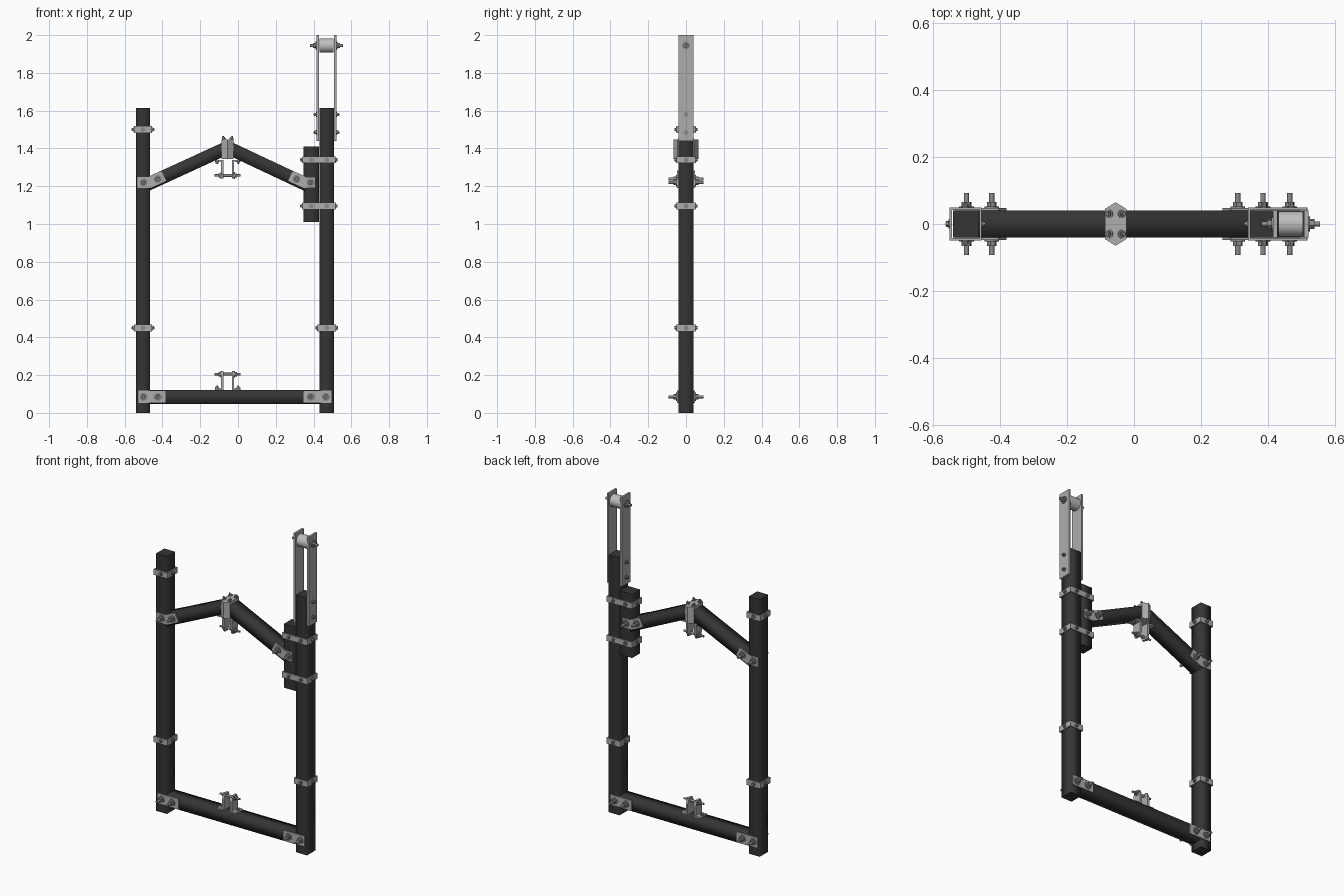
import bpy, bmesh, math
from mathutils import Vector

cube = bpy.data.objects.get("Cube")
if cube:
    bpy.data.objects.remove(cube, do_unlink=True)


def material(name, grey):
    m = bpy.data.materials.new(name)
    m.use_nodes = True
    col = (grey, grey, grey, 1)
    m.diffuse_color = col
    m.node_tree.nodes["Principled BSDF"].inputs["Base Color"].default_value = col
    return m


DARK = material("dark_timber", 0.035)
STEEL = material("steel_plate", 0.42)
BOLT = material("bolt_metal", 0.27)
ROLL = material("roller_metal", 0.52)


def finish(name, bm, mat):
    bmesh.ops.recalc_face_normals(bm, faces=bm.faces)
    me = bpy.data.meshes.new(name)
    bm.to_mesh(me)
    bm.free()
    me.materials.append(mat)
    ob = bpy.data.objects.new(name, me)
    bpy.context.collection.objects.link(ob)
    return ob


def prism(bm, pts, vec, smooth=False):
    """Sweep a polygon along a vector; smooth sides keep flat end caps."""
    vec = Vector(vec)
    a = [bm.verts.new(Vector(p)) for p in pts]
    b = [bm.verts.new(Vector(p) + vec) for p in pts]
    bm.faces.new(a)
    bm.faces.new(b[::-1])
    n = len(pts)
    for i in range(n):
        f = bm.faces.new((a[i], b[i], b[(i + 1) % n], a[(i + 1) % n]))
        f.smooth = smooth


def box(bm, x0, x1, y0, y1, z0, z1):
    prism(bm, [(x0, y0, z0), (x1, y0, z0), (x1, y1, z0), (x0, y1, z0)], (0, 0, z1 - z0))


def rod(bm, start, end, r, n=10, smooth=True):
    start, end = Vector(start), Vector(end)
    d = end - start
    u = d.orthogonal().normalized()
    v = d.normalized().cross(u)
    ring = [start + r * (math.cos(t) * u + math.sin(t) * v)
            for t in (2 * math.pi * i / n for i in range(n))]
    prism(bm, ring, d, smooth)


def bolt(bm, base, direction, length=0.045, size=1.0):
    """Washer, hex nut and protruding thread standing on a surface."""
    p, d = Vector(base), Vector(direction).normalized()
    rod(bm, p, p + d * 0.005 * size, 0.022 * size, 14)
    rod(bm, p, p + d * 0.018 * size, 0.015 * size, 6, False)
    rod(bm, p, p + d * length, 0.008 * size, 8)


def beam(name, start, end, half=0.038, depth=0.041):
    """Square timber between two points in the front plane."""
    s, e = Vector(start), Vector(end)
    d = (e - s).normalized()
    y = Vector((0, 1, 0)) * depth
    u = d.cross(Vector((0, 1, 0))) * half
    bm = bmesh.new()
    prism(bm, [s + u + y, s - u + y, s - u - y, s + u - y], e - s, True)
    return finish(name, bm, DARK)


# Timbers
LEFT, RIGHT, SHORT, MID = -0.503, 0.47, 0.388, -0.055
beam("right_side_post", (LEFT, 0, 0), (LEFT, 0, 1.615))
beam("left_side_post", (RIGHT, 0, 0), (RIGHT, 0, 1.615))
beam("short_post", (SHORT, 0, 1.01), (SHORT, 0, 1.41), 0.042, 0.04)
beam("bottom_beam", (LEFT, 0, 0.085), (RIGHT, 0, 0.085), 0.037, 0.04)
beam("right_side_rafter", (-0.49, 0, 1.205), (MID, 0, 1.405), 0.035)
beam("left_side_rafter", (0.37, 0, 1.205), (MID, 0, 1.405), 0.035)

# Joint plates with through bolts on front and back
joints = {
    "bottom_right_joint": ([(-0.53, 0.053), (-0.38, 0.053), (-0.38, 0.118), (-0.53, 0.118)],
                           [(-0.5, 0.085), (-0.425, 0.085)]),
    "bottom_left_joint": ([(0.345, 0.053), (0.495, 0.053), (0.495, 0.118), (0.345, 0.118)],
                          [(0.385, 0.085), (0.465, 0.085)]),
    "top_right_joint": ([(-0.535, 1.19), (-0.46, 1.19), (-0.38, 1.227), (-0.405, 1.282),
                         (-0.475, 1.25), (-0.535, 1.25)],
                        [(-0.5, 1.22), (-0.425, 1.238)]),
    "top_left_joint": ([(0.41, 1.19), (0.345, 1.19), (0.265, 1.227), (0.29, 1.282),
                        (0.36, 1.25), (0.41, 1.25)],
                       [(0.385, 1.22), (0.31, 1.238)]),
}
for name, (outline, holes) in joints.items():
    plates, bolts = bmesh.new(), bmesh.new()
    for s in (-1, 1):
        prism(plates, [(x, s * 0.041, z) for x, z in outline], (0, s * 0.007, 0))
        for x, z in holes:
            bolt(bolts, (x, s * 0.048, z), (0, s, 0))
    finish(name + "_plates", plates, STEEL)
    finish(name + "_bolts", bolts, BOLT)


# Bands wrapped round the posts
def band(name, x0, x1, z, studs):
    bm, bolts = bmesh.new(), bmesh.new()
    h, t, y = 0.018, 0.007, 0.046
    for s in (-1, 1):
        box(bm, x0, x1, s * y - t / 2, s * y + t / 2, z - h, z + h)
        for x in studs:
            bolt(bolts, (x, s * (y + t / 2), z), (0, s, 0), 0.012, 0.6)
    for x, s in ((x0, 1), (x1, -1)):
        box(bm, x, x + s * t, -y, y, z - h, z + h)
        bolt(bolts, (x, 0, z), (-s, 0, 0), 0.012, 0.6)
    finish(name, bm, STEEL)
    finish(name + "_bolts", bolts, BOLT)


for name, x, z in (("upper_right_band", LEFT, 1.5), ("lower_right_band", LEFT, 0.45),
                   ("lower_left_band", RIGHT, 0.45)):
    band(name, x - 0.048, x + 0.048, z, [x])
for name, z in (("upper_double_band", 1.34), ("lower_double_band", 1.095)):
    band(name, 0.341, 0.516, z, [SHORT, RIGHT])

# Six-sided ridge cap where the rafters meet
bm, bolts = bmesh.new(), bmesh.new()
prism(bm, [(MID - 0.032, -0.045, 1.345), (MID, -0.065, 1.345), (MID + 0.032, -0.045, 1.345),
           (MID + 0.032, 0.045, 1.345), (MID, 0.065, 1.345), (MID - 0.032, 0.045, 1.345)],
      (0, 0, 0.103))
for sx in (-1, 1):
    for sy in (-1, 1):
        bolt(bolts, (MID + sx * 0.02, sy * 0.03, 1.448), (sx * 0.3, 0, 1), 0.018, 0.6)
finish("ridge_cap", bm, STEEL)
finish("ridge_cap_bolts", bolts, BOLT)


# Pairs of angle lugs facing each other across the opening
def lugs(name, z, up):
    bm, bolts = bmesh.new(), bmesh.new()
    pin = z + up * 0.083
    for s in (-1, 1):
        x = MID + s * 0.022
        outline = [(x, -0.03, z), (x, 0.03, z), (x, 0.03, z + up * 0.07), (x, 0.018, z + up * 0.1),
                   (x, -0.018, z + up * 0.1), (x, -0.03, z + up * 0.07)]
        prism(bm, outline, (s * 0.012, 0, 0))
        foot = sorted((x, x + s * 0.045))
        box(bm, *foot, -0.032, 0.032, *sorted((z, z + up * 0.01)))
        bolt(bolts, (x + s * 0.012, 0, pin), (s, 0, 0), 0.035, 0.8)
        bolt(bolts, (x + s * 0.034, 0, z + up * 0.01), (0, 0, up), 0.012, 0.5)
    rod(bolts, (MID - 0.03, 0, pin), (MID + 0.03, 0, pin), 0.008)
    finish(name, bm, STEEL)
    finish(name + "_bolts", bolts, BOLT)


lugs("lower_lugs", 0.122, 1)
lugs("upper_lugs", 1.34, -1)

# Tall bracket carrying the roller
bm, bolts = bmesh.new(), bmesh.new()
for x, s in ((0.428, -1), (0.508, 1)):
    box(bm, *sorted((x, x + s * 0.013)), -0.041, 0.041, 1.44, 2.0)
    for z in (1.485, 1.58):
        bolt(bolts, (x + s * 0.013, 0, z), (s, 0, 0), 0.016, 0.6)
    bolt(bolts, (x + s * 0.013, 0, 1.945), (s, 0, 0), 0.035, 1.0)
finish("roller_bracket", bm, STEEL)
finish("roller_bracket_bolts", bolts, BOLT)

bm = bmesh.new()
rod(bm, (0.431, 0, 1.945), (0.505, 0, 1.945), 0.038, 28)
finish("roller", bm, ROLL)
